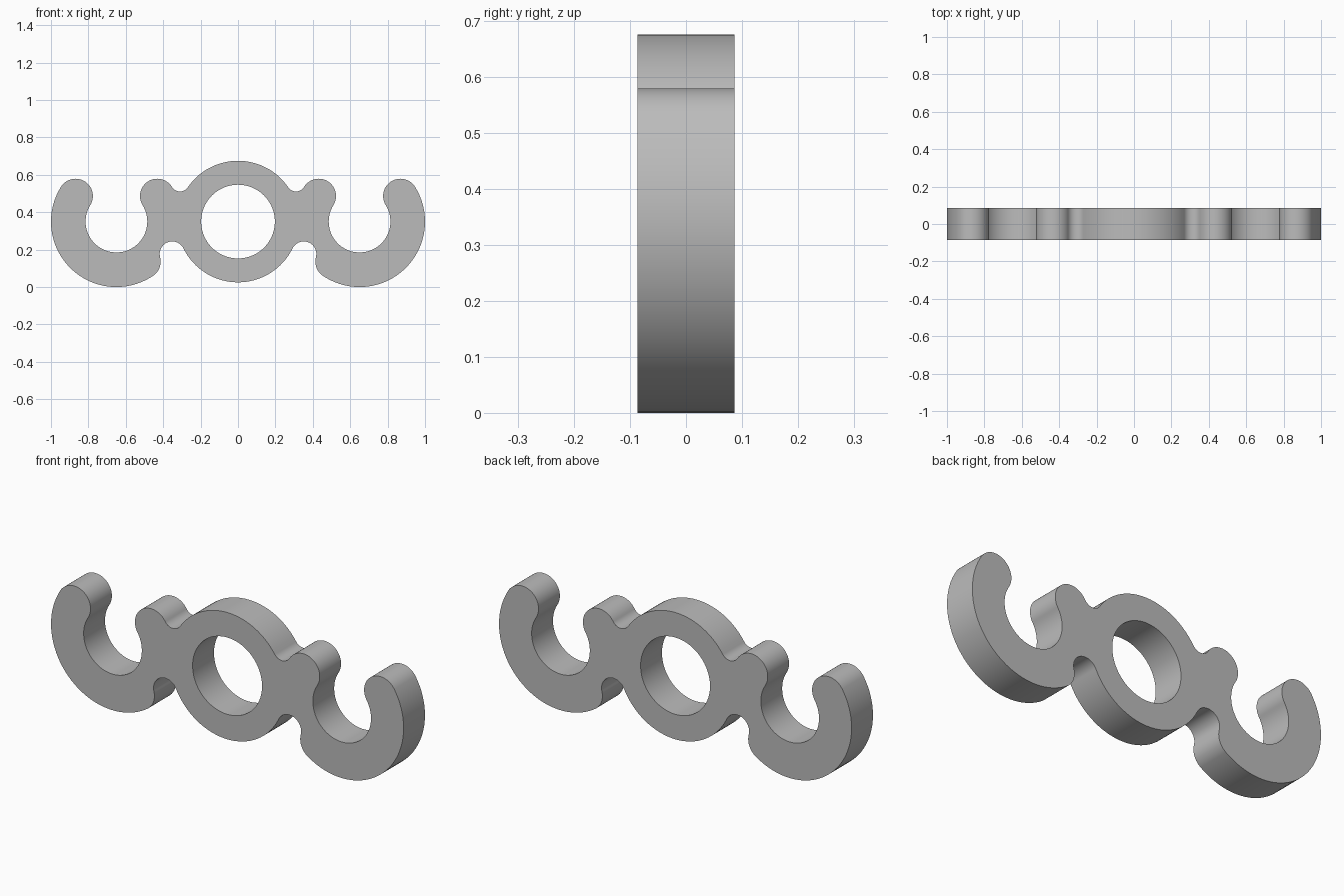
import bpy, bmesh
from math import atan2, cos, sin, tau, ceil, radians
from mathutils import Vector

cube = bpy.data.objects.get("Cube")
if cube:
    bpy.data.objects.remove(cube)

HALF_DEPTH = 0.0865
STEP = radians(4)


def touching(a, ra, b, rb, r, side):
    """Centre of a circle of radius r that touches two circles from outside."""
    d = b - a
    p, q = ra + r, rb + r
    along = (p * p - q * q + d.length_squared) / (2 * d.length)
    off = (p * p - along * along) ** 0.5
    u = d.normalized()
    return a + u * along + Vector((-u.y, u.x)) * off * side


def arc(c, r, start, end, clockwise):
    """Points from start up to, but not including, end."""
    a0 = atan2(start.y - c.y, start.x - c.x)
    a1 = atan2(end.y - c.y, end.x - c.x)
    sweep = -((a0 - a1) % tau) if clockwise else (a1 - a0) % tau
    n = max(2, ceil(abs(sweep) / STEP))
    return [c + Vector((cos(a0 + sweep * i / n), sin(a0 + sweep * i / n))) * r
            for i in range(n)]


# Circles that make up one half; a negative radius is a hollow arc
RING, HOLE = 0.325, 0.197
OUTER, INNER = 0.35, 0.165
TOP_FILLET, LOW_FILLET = 0.05, 0.067
TIP = (OUTER - INNER) / 2
MID = INNER + TIP
ring = Vector((0, 0.35))
clip = Vector((0.65, 0.35))


def on_clip(degrees):
    a = radians(degrees)
    return clip + Vector((cos(a), sin(a))) * MID


near_tip, far_tip, low_tip = on_clip(148), on_clip(32), on_clip(236)
top_fillet = touching(ring, RING, near_tip, TIP, TOP_FILLET, 1)
low_fillet = touching(ring, RING, low_tip, TIP, LOW_FILLET, -1)

chain = [(ring, RING), (top_fillet, -TOP_FILLET), (near_tip, TIP),
         (clip, -INNER), (far_tip, TIP), (clip, OUTER), (low_tip, TIP),
         (low_fillet, -LOW_FILLET), (ring, RING)]

# Arcs meet where neighbouring circles touch
joints = [ring + Vector((0, RING))]
for (c1, r1), (c2, r2) in zip(chain, chain[1:]):
    joints.append((c1 * r2 - c2 * r1) / (r2 - r1))
joints.append(ring - Vector((0, RING)))

half = []
for (c, r), start, end in zip(chain, joints, joints[1:]):
    half += arc(c, abs(r), start, end, r > 0)
half.append(joints[-1])
outline = half + [Vector((-p.x, p.y)) for p in reversed(half[1:-1])]
top = ring + Vector((0, HOLE))
low = ring - Vector((0, HOLE))
hole = arc(ring, HOLE, top, low, True) + arc(ring, HOLE, low, top, True)

# Fill the outline around the hole and extrude it through the depth
bm = bmesh.new()
edges = []
for loop in (outline, hole):
    verts = [bm.verts.new((p.x, -HALF_DEPTH, p.y)) for p in loop]
    edges += [bm.edges.new((v, verts[i - 1])) for i, v in enumerate(verts)]
bmesh.ops.triangle_fill(bm, edges=edges, use_beauty=True)
result = bmesh.ops.extrude_face_region(bm, geom=bm.faces[:], use_keep_orig=True)
moved = [g for g in result["geom"] if isinstance(g, bmesh.types.BMVert)]
bmesh.ops.translate(bm, verts=moved, vec=(0, 2 * HALF_DEPTH, 0))
bmesh.ops.recalc_face_normals(bm, faces=bm.faces[:])
mesh = bpy.data.meshes.new("double_clip_bracket")
bm.to_mesh(mesh)
bm.free()

# Plain grey material
grey = bpy.data.materials.new("grey")
grey.use_nodes = True
colour = (0.5, 0.5, 0.5, 1)
grey.diffuse_color = colour
grey.node_tree.nodes["Principled BSDF"].inputs["Base Color"].default_value = colour
mesh.materials.append(grey)

bracket = bpy.data.objects.new("double_clip_bracket", mesh)
bpy.context.collection.objects.link(bracket)
bpy.ops.object.select_all(action="DESELECT")
bracket.select_set(True)
bpy.context.view_layer.objects.active = bracket
bpy.ops.object.shade_smooth_by_angle(angle=radians(30))
